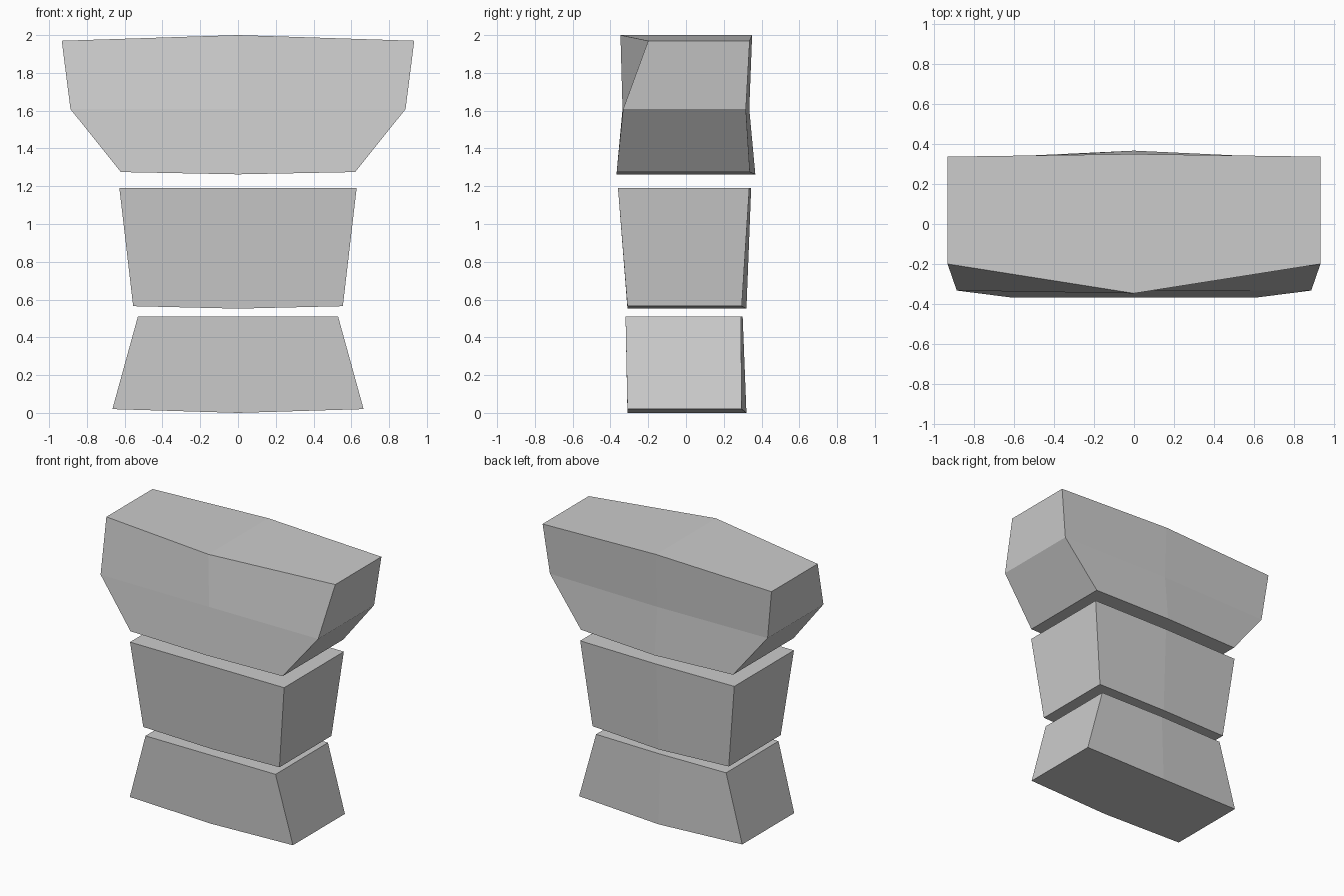
import bpy, bmesh

if "Cube" in bpy.data.objects:
    bpy.data.objects.remove(bpy.data.objects["Cube"])


def block(name, rings):
    """Loft 6-sided rings: half width, front side y, front mid y,
    back side y, back mid y, side z, mid z."""
    bm = bmesh.new()
    loops = []
    for w, fs, fm, bs, bk, zs, zm in rings:
        pts = [(-w, fs, zs), (0, fm, zm), (w, fs, zs),
               (w, bs, zs), (0, bk, zm), (-w, bs, zs)]
        loops.append([bm.verts.new(p) for p in pts])
    # walls
    for a, b in zip(loops, loops[1:]):
        for i in range(6):
            j = (i + 1) % 6
            bm.faces.new((a[i], a[j], b[j], b[i]))
    # caps folded along the centre line
    for ring in (loops[0], loops[-1]):
        bm.faces.new((ring[0], ring[1], ring[4], ring[5]))
        bm.faces.new((ring[1], ring[2], ring[3], ring[4]))
    bmesh.ops.recalc_face_normals(bm, faces=bm.faces)
    mesh = bpy.data.meshes.new(name)
    bm.to_mesh(mesh)
    bm.free()
    obj = bpy.data.objects.new(name, mesh)
    bpy.context.collection.objects.link(obj)
    return obj


# flared base
block("lower_block", [
    (0.665, -0.31, -0.31, 0.295, 0.32, 0.02, 0.0),
    (0.53, -0.32, -0.32, 0.29, 0.30, 0.51, 0.51)])

# tapered waist
block("middle_block", [
    (0.555, -0.31, -0.31, 0.295, 0.32, 0.565, 0.552),
    (0.628, -0.36, -0.36, 0.335, 0.345, 1.19, 1.19)])

# wide top with swept-back front corners
block("upper_block", [
    (0.62, -0.367, -0.367, 0.338, 0.367, 1.275, 1.263),
    (0.887, -0.333, -0.336, 0.317, 0.335, 1.608, 1.608),
    (0.933, -0.20, -0.347, 0.337, 0.35, 1.97, 2.0)])
